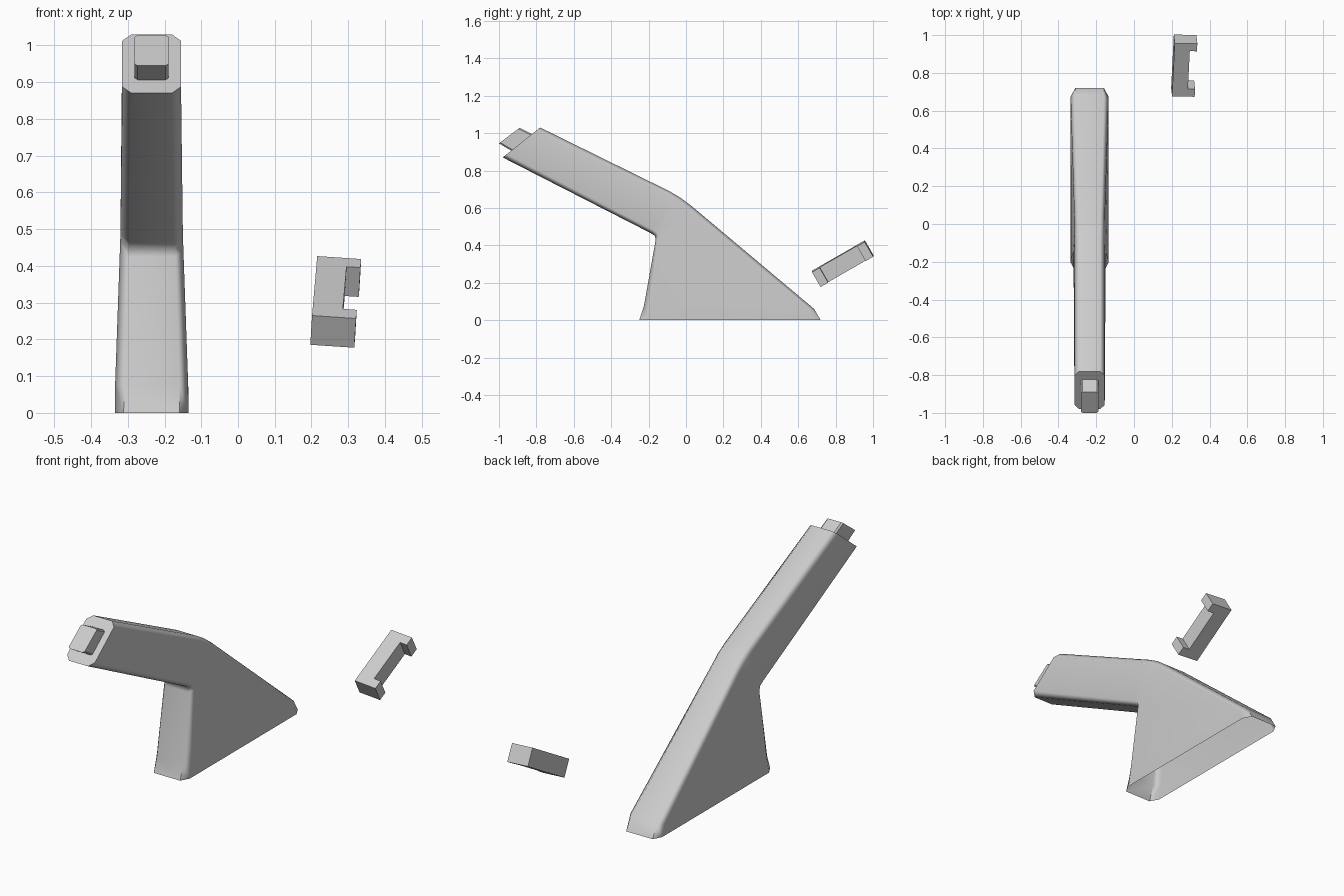
import bpy, bmesh, math
from mathutils import Vector, Matrix

cube = bpy.data.objects.get("Cube")
if cube:
    bpy.data.objects.remove(cube, do_unlink=True)

grey = bpy.data.materials.new("light_grey")
grey.use_nodes = True
colour = (0.6, 0.6, 0.6, 1)
grey.diffuse_color = colour
grey.node_tree.nodes["Principled BSDF"].inputs["Base Color"].default_value = colour

LEVER_X = -0.235


def finish(name, bm, angle):
    """Turn a bmesh into a shaded grey object."""
    mesh = bpy.data.meshes.new(name)
    bm.to_mesh(mesh)
    bm.free()
    mesh.materials.append(grey)
    obj = bpy.data.objects.new(name, mesh)
    bpy.context.collection.objects.link(obj)
    bpy.ops.object.select_all(action='DESELECT')
    obj.select_set(True)
    bpy.context.view_layer.objects.active = obj
    bpy.ops.object.shade_smooth_by_angle(angle=math.radians(angle))
    weighted = obj.modifiers.new("weighted_normals", 'WEIGHTED_NORMAL')
    weighted.keep_sharp = True
    return obj


def chamfered_ring(bm, low, high, width, cut_x, cut_along):
    """Eight-sided section between a lower and an upper (y, z) point."""
    low, high = Vector(low), Vector(high)
    step = (high - low).normalized() * cut_along
    half = [(width(low.y) - cut_x, low), (width(low.y), low + step),
            (width(high.y), high - step), (width(high.y) - cut_x, high)]
    ring = [(x, p) for x, p in half] + [(-x, p) for x, p in reversed(half)]
    return [bm.verts.new((LEVER_X + x, p.x, p.y)) for x, p in ring]


def loft(name, stations, width, angle):
    """Skin the sections, closing only the first one."""
    bm = bmesh.new()
    rings = [chamfered_ring(bm, s[0], s[1], width, s[2], s[3]) for s in stations]
    for a, b in zip(rings, rings[1:]):
        for i in range(8):
            j = (i + 1) % 8
            bm.faces.new((a[i], a[j], b[j], b[i]))
    bm.faces.new(rings[0])
    bmesh.ops.recalc_face_normals(bm, faces=bm.faces)
    return finish(name, bm, angle)


# Lever grip flowing into the flared boot, open underneath
def lever_width(z):
    return 0.08 + 0.02 * min(1, max(0, (0.6 - z) / 0.54))


loft("lever_and_boot", [
    ((-0.98, 0.87), (-0.78, 1.03), 0.025, 0.028),
    ((-0.19, 0.466), (-0.09, 0.69), 0.025, 0.022),
    ((-0.165, 0.45), (-0.03, 0.655), 0.024, 0.022),
    ((-0.163, 0.425), (0.03, 0.61), 0.022, 0.024),
    ((-0.225, 0.075), (0.685, 0.06), 0.024, 0.035),
    ((-0.25, 0.0), (0.72, 0.0), 0.024, 0.045),
], lever_width, 50)

# Release button in the end of the grip
loft("release_button", [
    ((-1.0, 0.945), (-0.89, 1.028), 0.008, 0.008),
    ((-0.92, 0.898), (-0.80, 0.983), 0.008, 0.008),
], lambda z: 0.046, 30)

# Separate C-shaped clip, extruded from its profile and tilted
LENGTH, DEPTH, WIDTH, FLANGE, PLATE = 0.325, 0.12, 0.092, 0.047, 0.082
profile = [(0, 0), (DEPTH, 0), (DEPTH, FLANGE), (PLATE, FLANGE),
           (PLATE, LENGTH - FLANGE), (DEPTH, LENGTH - FLANGE),
           (DEPTH, LENGTH), (0, LENGTH)]
bm = bmesh.new()
base = bm.faces.new([bm.verts.new((x - DEPTH / 2, y - LENGTH / 2, -WIDTH / 2))
                     for x, y in profile])
extruded = bmesh.ops.extrude_face_region(bm, geom=[base])
bmesh.ops.translate(bm, vec=(0, 0, WIDTH), verts=[
    v for v in extruded["geom"] if isinstance(v, bmesh.types.BMVert)])
bmesh.ops.recalc_face_normals(bm, faces=bm.faces)
tilt = Matrix.Rotation(math.radians(30), 4, 'X') @ Matrix.Rotation(math.radians(3), 4, 'Y') \
    @ Matrix.Rotation(math.radians(-2.5), 4, 'Z')
bm.transform(Matrix.Translation((0.266, 0.838, 0.302)) @ tilt)
finish("loose_clip", bm, 30)
